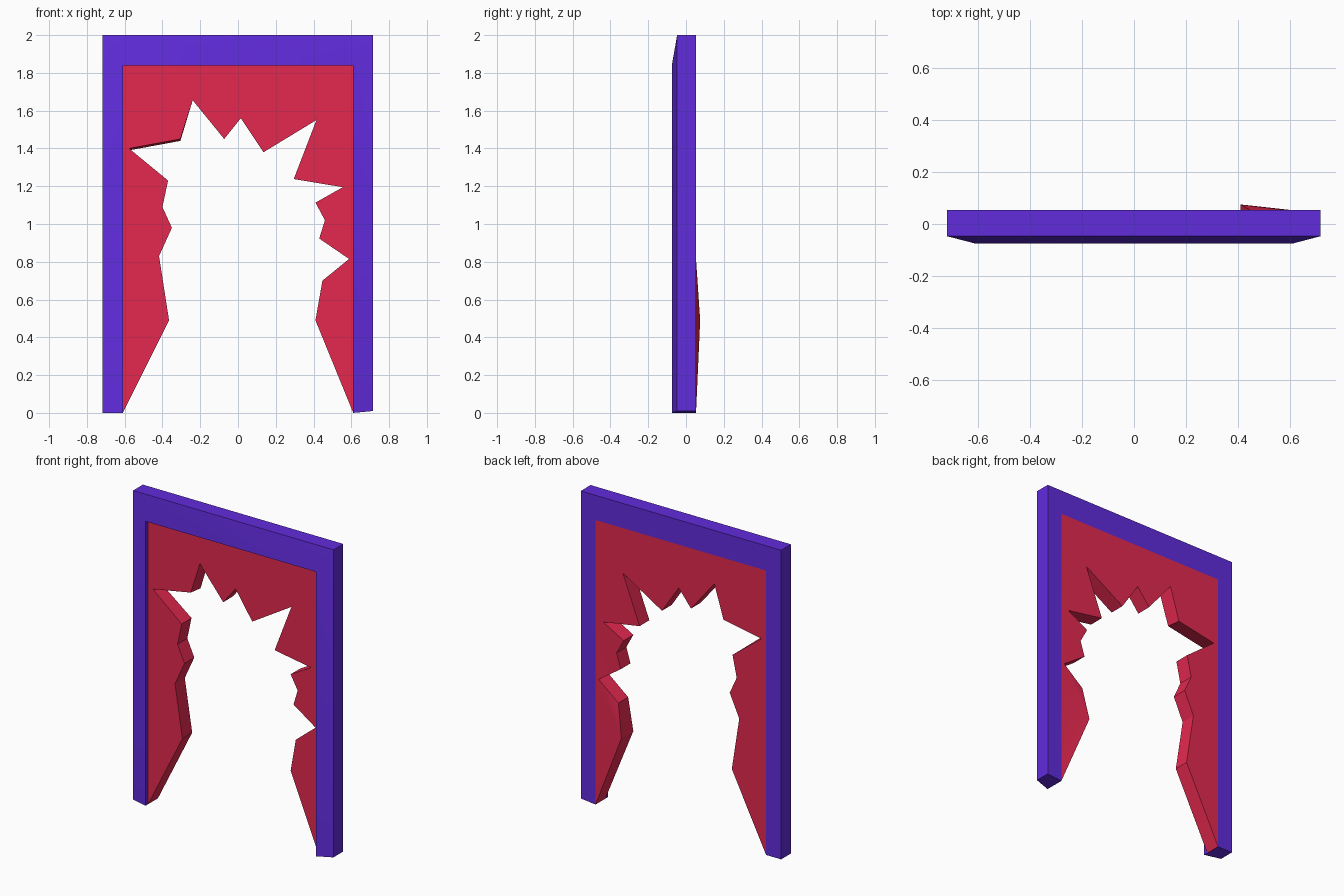
import bpy, bmesh, math

if "Cube" in bpy.data.objects:
    bpy.data.objects.remove(bpy.data.objects["Cube"])

FRONT, OUTER_FRONT, BACK = -0.075, -0.047, 0.053


def material(name, color):
    mat = bpy.data.materials.new(name)
    mat.diffuse_color = (*color, 1)
    mat.use_nodes = True
    mat.node_tree.nodes["Principled BSDF"].inputs["Base Color"].default_value = mat.diffuse_color
    return mat


def finish(name, bm, mat):
    bmesh.ops.recalc_face_normals(bm, faces=bm.faces)
    mesh = bpy.data.meshes.new(name)
    bm.to_mesh(mesh)
    bm.free()
    mesh.materials.append(mat)
    mesh.shade_smooth()
    mesh.set_sharp_from_angle(angle=math.radians(30))
    obj = bpy.data.objects.new(name, mesh)
    bpy.context.collection.objects.link(obj)
    return obj


purple = material("purple_frame", (0.12, 0.025, 0.72))
red = material("red_panel", (0.78, 0.022, 0.08))

# Door frame: four-sided section swept along the arch, front face sloping outward
outer = [(-0.718, 0), (-0.718, 2), (0.716, 2), (0.716, 0.01)]
inner = [(-0.61, 0), (-0.61, 1.84), (0.61, 1.84), (0.61, 0)]
bm = bmesh.new()
rings = []
for (ox, oz), (ix, iz) in zip(outer, inner):
    rings.append([bm.verts.new(p) for p in (
        (ox, OUTER_FRONT, oz), (ix, FRONT, iz), (ix, BACK, iz), (ox, BACK, oz))])
for a, b in zip(rings, rings[1:]):
    for i in range(4):
        j = (i + 1) % 4
        bm.faces.new((a[i], a[j], b[j], b[i]))
bm.faces.new(rings[0])
bm.faces.new(rings[-1])
finish("door_frame", bm, purple)

# Broken panel: jagged opening from the bottom left round to the bottom right
jagged = [
    (-0.61, 0), (-0.365, 0.49), (-0.418, 0.83), (-0.35, 0.98), (-0.40, 1.09),
    (-0.37, 1.23), (-0.577, 1.40), (-0.305, 1.45), (-0.24, 1.655),
    (-0.073, 1.45), (0.015, 1.56), (0.135, 1.38), (0.415, 1.55),
    (0.295, 1.238), (0.555, 1.195), (0.41, 1.113), (0.46, 1.02),
    (0.43, 0.923), (0.588, 0.815), (0.447, 0.70), (0.41, 0.49), (0.61, 0)]
outline = jagged + [(0.61, 1.84), (-0.61, 1.84)]
bm = bmesh.new()
front = [bm.verts.new((x, OUTER_FRONT, z)) for x, z in outline]
back = [bm.verts.new((x, BACK, z)) for x, z in outline]
n = len(outline)
for i in range(n):
    j = (i + 1) % n
    bm.faces.new((front[i], front[j], back[j], back[i]))
caps = [bm.faces.new(front), bm.faces.new(back[::-1])]
bm.normal_update()
bmesh.ops.triangulate(bm, faces=caps)
# Slanted underside of the left shard and the bent lower right shard
for i in (6, 7):
    back[i].co.z -= 0.01
back[20].co.y = 0.075
finish("broken_panel", bm, red)
